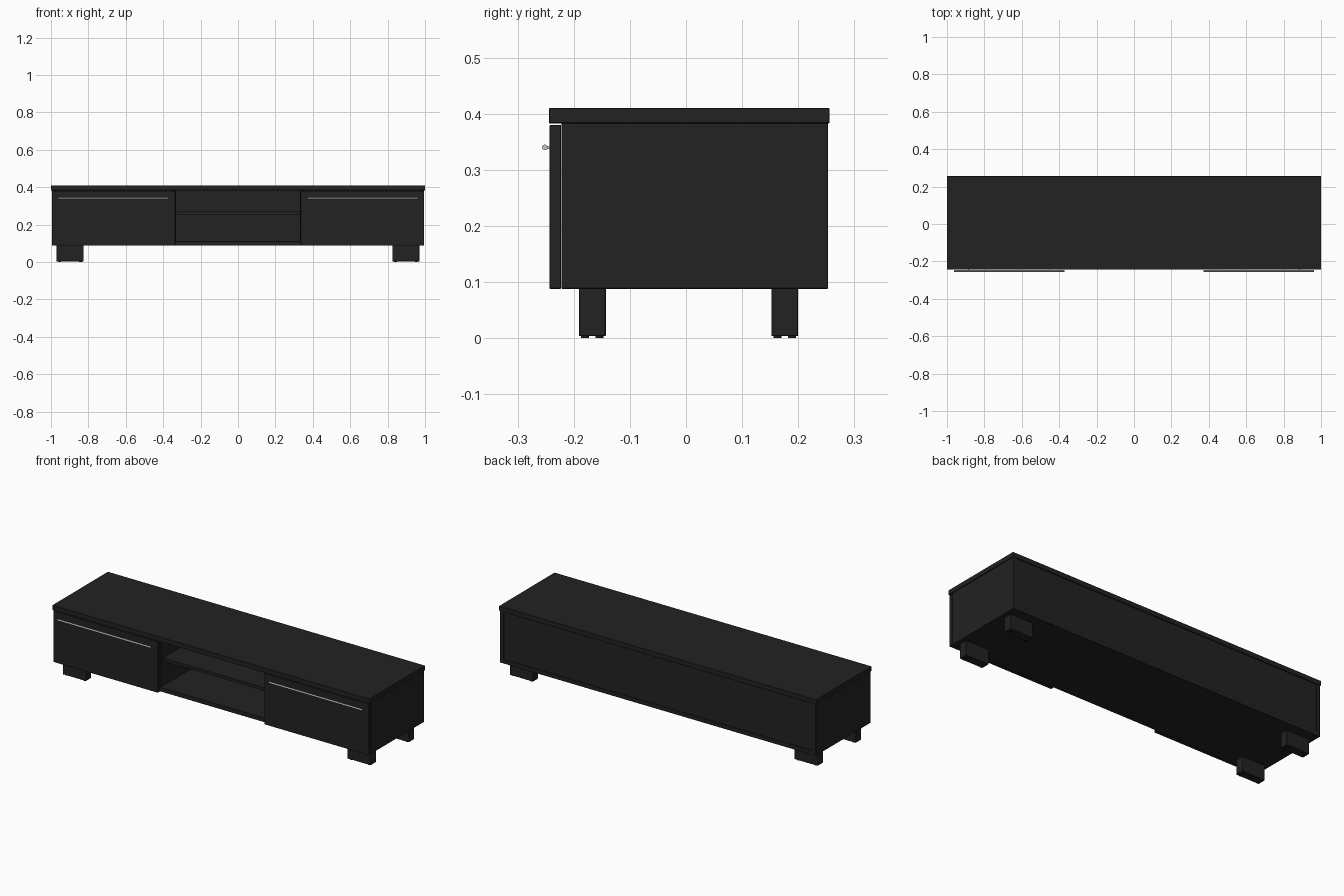
import bpy, math

if "Cube" in bpy.data.objects:
    bpy.data.objects.remove(bpy.data.objects["Cube"])


def material(name, c):
    m = bpy.data.materials.new(name)
    m.diffuse_color = (c, c, c, 1)
    m.use_nodes = True
    m.node_tree.nodes["Principled BSDF"].inputs["Base Color"].default_value = m.diffuse_color
    return m


BLACK = material("black wood", 0.016)
METAL = material("brushed metal", 0.55)


def finish(ob, name, mat):
    ob.name = name
    ob.data.materials.append(mat)
    return ob


def box(name, x, y, z, bevel=0.001):
    """Box from (min, max) ranges with a fine edge bevel."""
    bpy.ops.mesh.primitive_cube_add(size=1, location=[sum(r) / 2 for r in (x, y, z)])
    ob = bpy.context.object
    ob.scale = [r[1] - r[0] for r in (x, y, z)]
    bpy.ops.object.transform_apply(location=False, rotation=False, scale=True)
    if bevel:
        b = ob.modifiers.new("edge", 'BEVEL')
        b.width, b.segments = bevel, 1
    return finish(ob, name, BLACK)


def rod(name, loc, radius, length, rot, mat):
    bpy.ops.mesh.primitive_cylinder_add(vertices=16, radius=radius, depth=length,
                                        location=loc, rotation=rot)
    bpy.ops.object.shade_smooth_by_angle(angle=math.radians(40))
    return finish(bpy.context.object, name, mat)


# Carcass: top, floor, back and middle shelf
box("top_panel", (-1, 1), (-0.244, 0.256), (0.383, 0.41))
box("bottom_panel", (-0.975, 0.975), (-0.222, 0.253), (0.088, 0.112))
box("back_panel", (-0.975, 0.975), (0.244, 0.25), (0.11, 0.384), 0)
box("middle_shelf", (-0.335, 0.335), (-0.2, 0.245), (0.253, 0.271))

for s, side in ((-1, "left"), (1, "right")):
    def span(a, b):
        return tuple(sorted((s * a, s * b)))

    box(side + "_side_panel", span(0.973, 0.995), (-0.222, 0.253), (0.088, 0.384))
    box(side + "_divider", span(0.332, 0.354), (-0.222, 0.245), (0.11, 0.384))
    box(side + "_drawer_front", span(0.335, 0.995), (-0.243, -0.2225), (0.088, 0.38))

    # Bar handle on two short posts
    rod(side + "_handle", (s * 0.667, -0.2515, 0.34), 0.005, 0.59,
        (0, math.pi / 2, 0), METAL)
    for px in (0.45, 0.885):
        rod(side + "_handle_post", (s * px, -0.2465, 0.34), 0.002, 0.009,
            (math.pi / 2, 0, 0), METAL)

    # Feet, each with four small floor pads
    for cy, end in ((-0.167, "front"), (0.176, "back")):
        box(f"{end}_{side}_foot", span(0.825, 0.97), (cy - 0.024, cy + 0.024), (0.004, 0.089))
        for px in (0.842, 0.953):
            for dy in (-0.013, 0.013):
                rod(f"{end}_{side}_foot_pad", (s * px, cy + dy, 0.003), 0.007, 0.006,
                    (0, 0, 0), BLACK)
